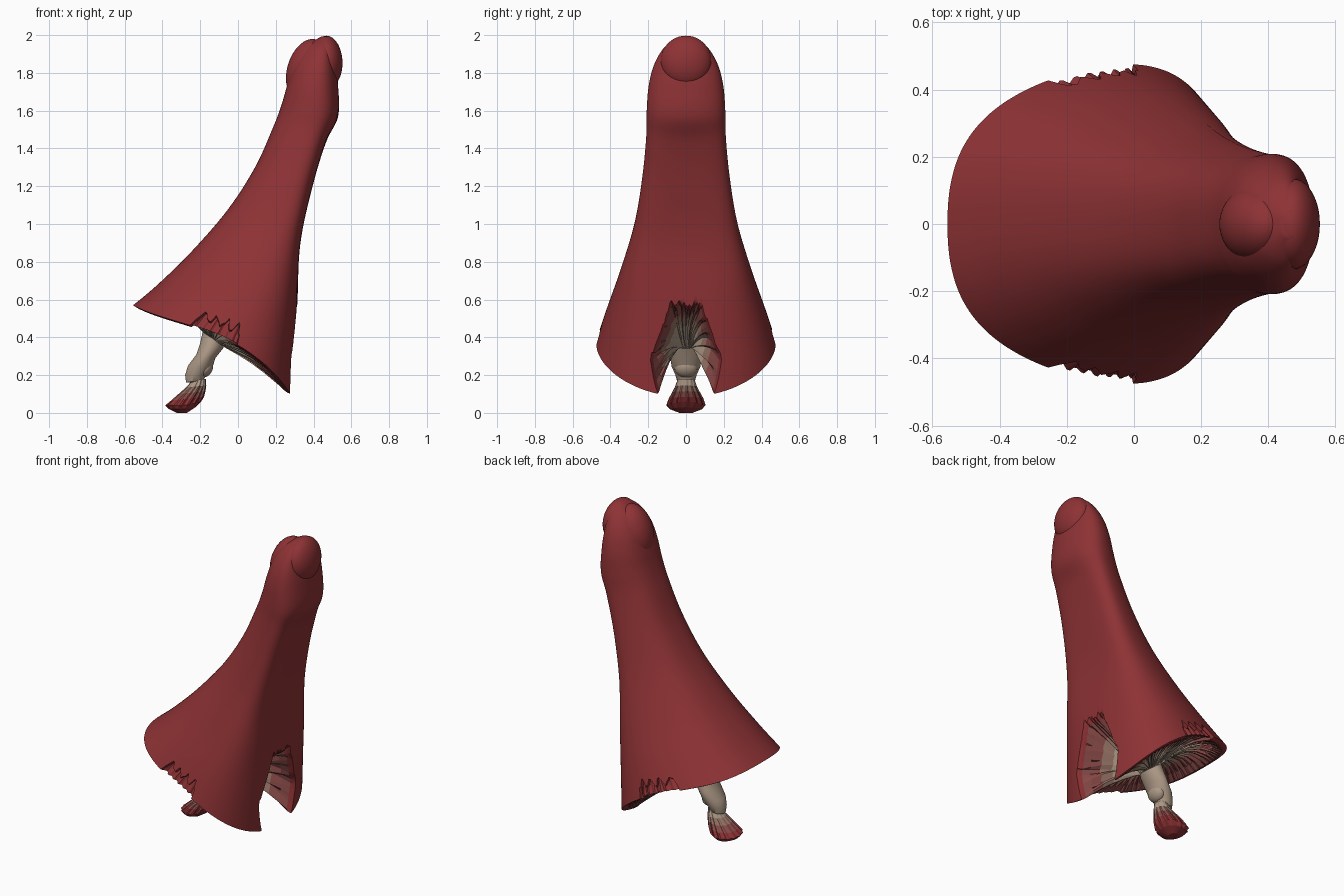
import bpy, bmesh, math, random
from mathutils import Vector

if "Cube" in bpy.data.objects:
    bpy.data.objects.remove(bpy.data.objects["Cube"])

random.seed(4)


def material(name, rgb):
    m = bpy.data.materials.new(name)
    m.diffuse_color = (*rgb, 1)
    m.use_nodes = True
    m.node_tree.nodes["Principled BSDF"].inputs["Base Color"].default_value = m.diffuse_color
    return m


RED = material("red", (0.27, 0.032, 0.035))
DARK = material("dull_red", (0.25, 0.07, 0.065))
ROSE = material("rose_beige", (0.30, 0.17, 0.13))
BEIGE = material("beige", (0.42, 0.32, 0.24))


def grid_object(name, rows, mats, smooth, closed_top=False, closed_bottom=False):
    """Skin a list of closed rings; one material per band, last one repeats."""
    bm = bmesh.new()
    vs = [[bm.verts.new(p) for p in r] for r in rows]
    n = len(rows[0])
    for k in range(len(rows) - 1):
        for i in range(n):
            j = (i + 1) % n
            f = bm.faces.new((vs[k][i], vs[k][j], vs[k + 1][j], vs[k + 1][i]))
            f.material_index = min(k, len(mats) - 1)
    if closed_top:
        bm.faces.new(vs[-1]).material_index = len(mats) - 1
    if closed_bottom:
        bm.faces.new(list(reversed(vs[0])))
    bmesh.ops.recalc_face_normals(bm, faces=bm.faces)
    me = bpy.data.meshes.new(name)
    bm.to_mesh(me)
    bm.free()
    for m in mats:
        me.materials.append(m)
    ob = bpy.data.objects.new(name, me)
    bpy.context.collection.objects.link(ob)
    if smooth:
        bpy.ops.object.select_all(action='DESELECT')
        ob.select_set(True)
        bpy.context.view_layer.objects.active = ob
        bpy.ops.object.shade_smooth_by_angle(angle=math.radians(50))
    return ob


def ring_point(s, a):
    """Tilted oval: left x,z, right x,z, half width, side lift, side shift."""
    xl, zl, xr, zr, w, lift, shift = s
    c, sn = math.cos(a), math.sin(a)
    q, y = sn ** 2, sn
    if c < 0:                       # fuller back half
        q = q * q
        y = math.copysign(abs(sn) ** (.88 if shift else 1), sn)
    return Vector(((xl + xr) / 2 + (xr - xl) / 2 * c + shift * q, w * y,
                   (zl + zr) / 2 + (zr - zl) / 2 * c + lift * q))


# Cap cross-sections from rim to tip
CAP = [(-.555, .57, .285, .085, .475, .04, .12),
       (-.43, .675, .30, .32, .42, .04, .12),
       (-.25, .85, .315, .60, .345, .03, .12),
       (-.055, 1.075, .33, .90, .272, .015, .105),
       (.09, 1.30, .395, 1.20, .231, 0, .075),
       (.185, 1.51, .465, 1.43, .210, 0, .06),
       (.23, 1.63, .53, 1.57, .208, 0, .035),
       (.262, 1.74, .53, 1.73, .197, 0, .025),
       (.30, 1.85, .515, 1.84, .168, 0, .025),
       (.36, 1.94, .50, 1.93, .115, 0, .02),
       (.44, 1.992, .48, 1.992, .04, 0, .005)]


def section(t):
    """Smooth interpolation through the cap sections."""
    i = min(int(t), len(CAP) - 2)
    u = t - i
    p = [CAP[max(0, min(len(CAP) - 1, i + k))] for k in (-1, 0, 1, 2)]
    return tuple(.5 * (2 * b + (c - a) * u + (2 * a - 5 * b + 4 * c - d) * u * u
                       + (3 * b - a - 3 * c + d) * u ** 3) for a, b, c, d in zip(*p))


N = 320
angles = [2 * math.pi * (i + .5) / N for i in range(N)]


def off_front(a):
    return math.degrees(math.atan2(math.sin(a), math.cos(a)))


def tear(a):
    """How far the rim is torn upwards at this angle."""
    d = abs(off_front(a))
    jag = random.uniform(-.07, .05)
    if d < 15:
        return 1.93 + jag
    if d < 26:
        return 1.8 - (d - 15) / 11 * 1.0 + jag
    if d < 34:
        return .8 * (34 - d) / 8
    if 89 < d < 117:
        return .5 + .12 * math.sin(d * .9) + jag
    return 0


def cap_point(t, a):
    """Point on the cap; the corners of the front tear flare towards each other."""
    d = off_front(a)
    if 26 <= abs(d) < 52 and t < .8:
        pull = min(1, (52 - abs(d)) / 18)
        a -= math.copysign(math.radians(16) * pull * (1 - t / .8), d)
    return ring_point(section(t), a)


starts = [tear(a) for a in angles]
TOP = len(CAP) - 1
rows = []
for k in range(61):
    u = k / 60
    rows.append([cap_point(s + (TOP - s) * u, a) for s, a in zip(starts, angles)])
# Rolled lip below the outer surface
mid = Vector((-.1, 0, .36))
lip = [p + (mid - p).normalized() * .018 + Vector((0, 0, -.004)) for p in rows[0]]
grid_object("cap", [lip] + rows, [RED], True, closed_top=True)

# Pleated gills running from the rim to the stalk
gill_mats = [RED, DARK, DARK, ROSE, BEIGE]
hub = (-.18, .42, -.06, .34, .065, 0, 0)
fold = [random.uniform(.5, 1.3) * (1 if (i // 2) % 2 else -1) for i in range(N)]
# In the side tears a crumpled wall drops back to the rim first
base = []
for i, a in enumerate(angles):
    if 60 < abs(off_front(a)) and starts[i] > 0:
        p = ring_point(section(.05), a)
        base.append(p.lerp(Vector((p.x, 0, p.z)), .04 + .015 * fold[i]))
    else:
        base.append(lip[i].lerp(ring_point(hub, a), .04))
gill_rows = [lip]
for u in (0, .14, .32, .52, .74, 1):
    r = []
    for i, a in enumerate(angles):
        p = base[i].lerp(ring_point(hub, a), u)
        back = max(0, -math.cos(a))
        bump = math.sin(math.pi * u)
        p.z += bump * (.03 + .07 * back + .014 * fold[i])
        if math.cos(a) > .8:
            p.y += bump * .008 * fold[i]
        r.append(p)
    gill_rows.append(r)
grid_object("gills", gill_rows, gill_mats, False)


def ellipsoid(name, loc, size, tilt, mat):
    bpy.ops.mesh.primitive_uv_sphere_add(segments=40, ring_count=24, location=loc,
                                         rotation=(0, tilt, 0))
    ob = bpy.context.object
    ob.name = name
    ob.scale = size
    ob.data.materials.append(mat)
    bpy.ops.object.shade_smooth()
    return ob


# Rounded bulbs at the tip
ellipsoid("tip_bulb_back", (.362, 0, 1.82), (.1, .112, .165), .32, RED)
ellipsoid("tip_bulb_front", (.473, 0, 1.86), (.08, .135, .137), -.05, RED)

# Stalk with a small swollen flap
STALK = [(-.225, .16, -.18, .165, .035, 0, 0), (-.275, .16, -.18, .18, .048, 0, 0),
         (-.28, .20, -.165, .20, .056, 0, 0), (-.265, .25, -.135, .24, .076, 0, 0),
         (-.22, .31, -.12, .29, .085, 0, 0), (-.20, .37, -.08, .34, .08, 0, 0),
         (-.185, .44, -.06, .39, .065, 0, 0)]
ring = [2 * math.pi * i / 32 for i in range(32)]
grid_object("stalk", [[ring_point(s, a) for a in ring] for s in STALK], [BEIGE], True,
            closed_top=True, closed_bottom=True)
ellipsoid("stalk_flap", (-.17, 0, .235), (.035, .06, .05), .5, BEIGE)

# Pleated foot flaring towards the ground
FOOT = [(-.24, .175, -.17, .18, .045, 0, 0), (-.275, .135, -.168, .145, .058, 0, 0),
        (-.315, .10, -.172, .115, .075, 0, 0), (-.355, .065, -.18, .085, .093, 0, 0),
        (-.385, .04, -.195, .06, .105, -.01, 0), (-.365, .02, -.225, .03, .085, -.005, 0),
        (-.325, .0, -.27, .0, .035, 0, 0)]
ring = [2 * math.pi * i / 56 for i in range(56)]
foot_rows = []
for k, s in enumerate(FOOT):
    c = sum((ring_point(s, a) for a in ring), Vector()) / len(ring)
    foot_rows.append([c + (ring_point(s, a) - c) * (1 - (.08 if (i // 2) % 2 and 0 < k < 5 else 0))
                      for i, a in enumerate(ring)])
grid_object("foot", foot_rows, [BEIGE, ROSE, DARK, RED], False, closed_top=True)
